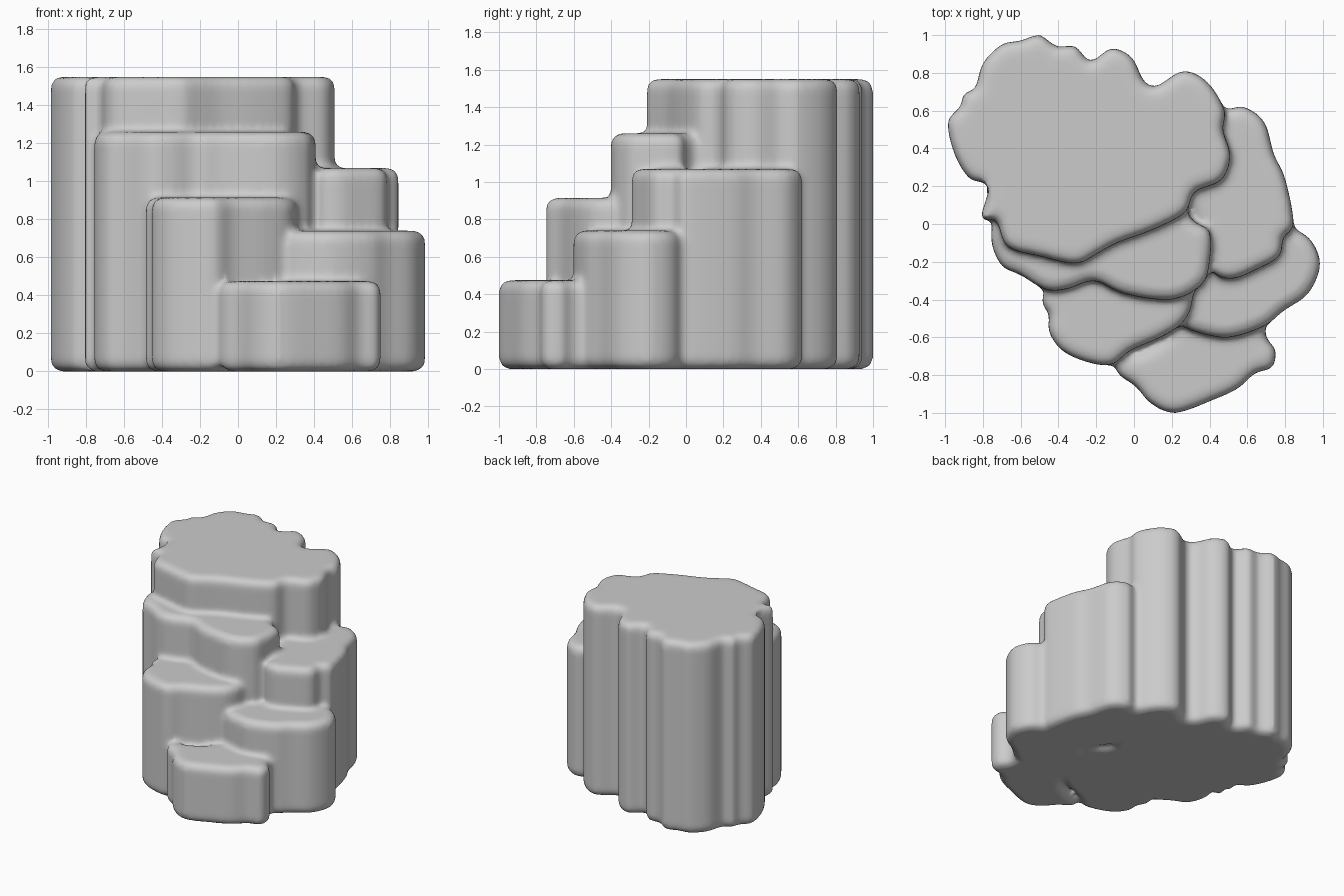
import bpy, bmesh, math
from mathutils import Vector

if "Cube" in bpy.data.objects:
    bpy.data.objects.remove(bpy.data.objects["Cube"])

bm = bmesh.new()


def smooth_outline(pts, steps=4):
    """Closed Catmull-Rom curve through the outline points."""
    p = [Vector(q) for q in pts]
    n, out = len(p), []
    for i in range(n):
        a, b, c, d = p[i - 1], p[i], p[(i + 1) % n], p[(i + 2) % n]
        for s in range(steps):
            t = s / steps
            out.append(0.5 * (2 * b + (c - a) * t + (2 * a - 5 * b + 4 * c - d) * t * t
                              + (3 * b - a - 3 * c + d) * t ** 3))
    return out


def column(height, pts, r=0.055):
    """Upright rock column with rounded top and bottom rims."""
    ring = smooth_outline(pts)
    n = len(ring)
    area = sum(ring[i - 1].cross(ring[i]) for i in range(n))
    if area < 0:
        ring.reverse()
    inward = []
    for i in range(n):
        t = (ring[(i + 2) % n] - ring[i - 2]).normalized()
        inward.append(Vector((-t.y, t.x)))
    angles = [math.radians(a) for a in (0, 30, 60, 90)]
    levels = [(r * (1 - math.sin(a)), r * (1 - math.cos(a))) for a in angles]
    levels += [(r * (1 - math.sin(a)), height - r * (1 - math.cos(a))) for a in reversed(angles)]
    rows = [[bm.verts.new((*(ring[i] + inward[i] * d), z)) for i in range(n)] for d, z in levels]
    for lo, hi in zip(rows, rows[1:]):
        for i in range(n):
            j = (i + 1) % n
            bm.faces.new((lo[i], lo[j], hi[j], hi[i]))
    bm.faces.new(rows[0][::-1])
    bm.faces.new(rows[-1])


# Main plateau
column(1.55, [(-.985, .54), (-.92, .62), (-.90, .69), (-.84, .72), (-.80, .85), (-.70, .95),
              (-.60, .97), (-.50, 1.0), (-.41, .94), (-.31, .94), (-.23, .86), (-.12, .93),
              (-.01, .88), (.05, .76), (.12, .73), (.26, .81), (.39, .75), (.48, .60),
              (.47, .50), (.51, .36), (.46, .23), (.32, .17), (.27, .06), (.10, -.03),
              (-.09, -.10), (-.20, -.16), (-.31, -.21), (-.50, -.17), (-.67, -.12),
              (-.73, .02), (-.81, .03), (-.77, .20), (-.87, .24), (-.95, .37)])
# Second ledge
column(1.26, [(-.73, .05), (-.755, -.09), (-.70, -.22), (-.60, -.27), (-.46, -.35), (-.34, -.34),
              (-.21, -.30), (-.05, -.37), (.20, -.40), (.36, -.32), (.40, -.20), (.40, -.04),
              (.30, .03), (.15, .25), (-.3, .3), (-.6, .25)])
# Right ledge
column(1.07, [(.40, .60), (.48, .60), (.58, .62), (.69, .54), (.74, .37), (.80, .24), (.845, .0),
              (.79, -.07), (.77, -.17), (.65, -.24), (.52, -.29), (.42, -.25), (.37, -.05),
              (.25, .15), (.25, .4)])
# Third ledge
column(.915, [(-.40, -.25), (-.485, -.40), (-.45, -.48), (-.45, -.57), (-.38, -.67), (-.25, -.73),
              (-.12, -.745), (-.02, -.67), (.14, -.60), (.26, -.52), (.31, -.40), (.30, -.2),
              (0, -.1)])
# Fourth ledge
column(.74, [(.35, -.1), (.70, .05), (.84, -.02), (.94, -.09), (.985, -.22), (.92, -.37),
             (.79, -.46), (.69, -.54), (.51, -.60), (.36, -.58), (.25, -.53), (.15, -.40),
             (.15, -.2)])
# Lowest step
column(.475, [(.30, -.40), (.65, -.45), (.70, -.60), (.75, -.67), (.73, -.76), (.64, -.79),
              (.55, -.87), (.42, -.93), (.22, -1.0), (.09, -.95), (.01, -.86), (-.085, -.79),
              (-.07, -.71), (.06, -.67), (.20, -.57)])

bmesh.ops.recalc_face_normals(bm, faces=bm.faces)
mesh = bpy.data.meshes.new("stepped_rock")
bm.to_mesh(mesh)
bm.free()
rock = bpy.data.objects.new("stepped_rock", mesh)
bpy.context.collection.objects.link(rock)

# Fuse the columns into one softened stone
fuse = rock.modifiers.new("fuse", 'REMESH')
fuse.mode = 'VOXEL'
fuse.voxel_size = 0.02
fuse.use_smooth_shade = True
soften = rock.modifiers.new("soften", 'SMOOTH')
soften.factor = 0.5
soften.iterations = 5
